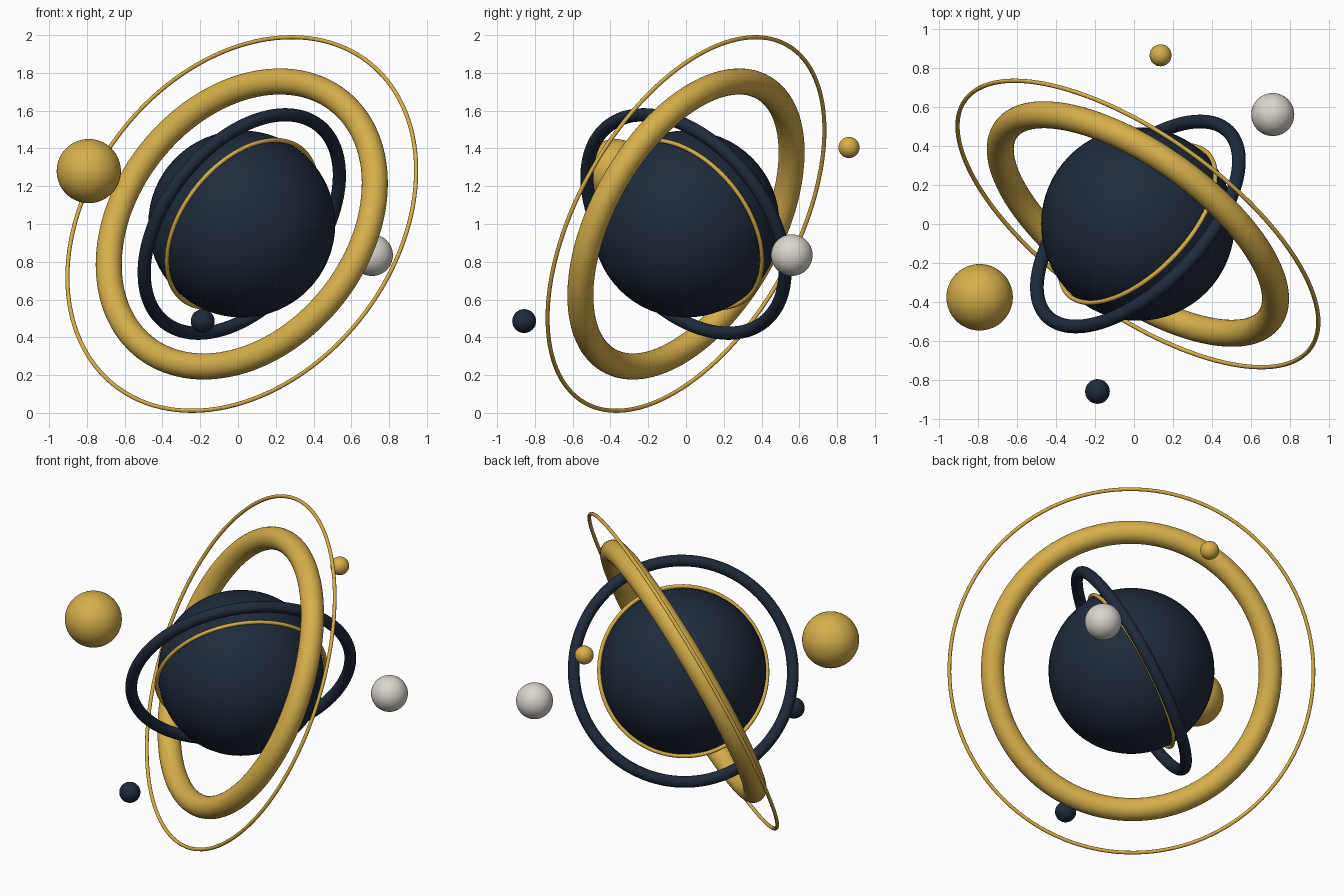
import bpy
from mathutils import Vector

if "Cube" in bpy.data.objects:
    bpy.data.objects.remove(bpy.data.objects["Cube"])

CENTRE = Vector((0.02, 0.0, 1.0))


def material(name, rgb):
    m = bpy.data.materials.new(name)
    m.diffuse_color = (*rgb, 1.0)
    m.use_nodes = True
    m.node_tree.nodes["Principled BSDF"].inputs["Base Color"].default_value = m.diffuse_color
    return m


gold = material("gold", (0.67, 0.43, 0.068))
navy = material("navy", (0.0137, 0.0235, 0.043))
pearl = material("pearl", (0.70, 0.67, 0.61))


def finish(name, mat):
    ob = bpy.context.object
    ob.name = name
    ob.data.materials.append(mat)
    bpy.ops.object.shade_smooth()


def ball(name, mat, pos, radius):
    bpy.ops.mesh.primitive_uv_sphere_add(
        segments=64, ring_count=32, radius=radius, location=pos)
    finish(name, mat)


def ring(name, mat, axis, radius, tube, sides):
    rot = Vector(axis).to_track_quat('Z', 'Y').to_euler()
    bpy.ops.mesh.primitive_torus_add(
        major_radius=radius, minor_radius=tube, major_segments=128,
        minor_segments=sides, location=CENTRE, rotation=rot)
    finish(name, mat)


# Central globe
ball("globe", navy, CENTRE, 0.495)

# Two coaxial outer rings
OUTER_AXIS = (0.529, 0.739, -0.417)
ring("outer_thin_ring", gold, OUTER_AXIS, 1.088, 0.011, 12)
ring("thick_ring", gold, OUTER_AXIS, 0.83, 0.069, 32)

# Two coaxial inner rings, tilted the other way
INNER_AXIS = (-0.625, 0.61, 0.487)
ring("inner_dark_ring", navy, INNER_AXIS, 0.662, 0.035, 24)
ring("globe_band", gold, INNER_AXIS, 0.508, 0.012, 12)

# Small satellites
ball("large_satellite", gold, (-0.79, -0.375, 1.28), 0.17)
ball("pale_satellite", pearl, (0.71, 0.56, 0.835), 0.11)
ball("tiny_gold_satellite", gold, (0.136, 0.863, 1.405), 0.056)
ball("tiny_dark_satellite", navy, (-0.187, -0.857, 0.486), 0.063)
